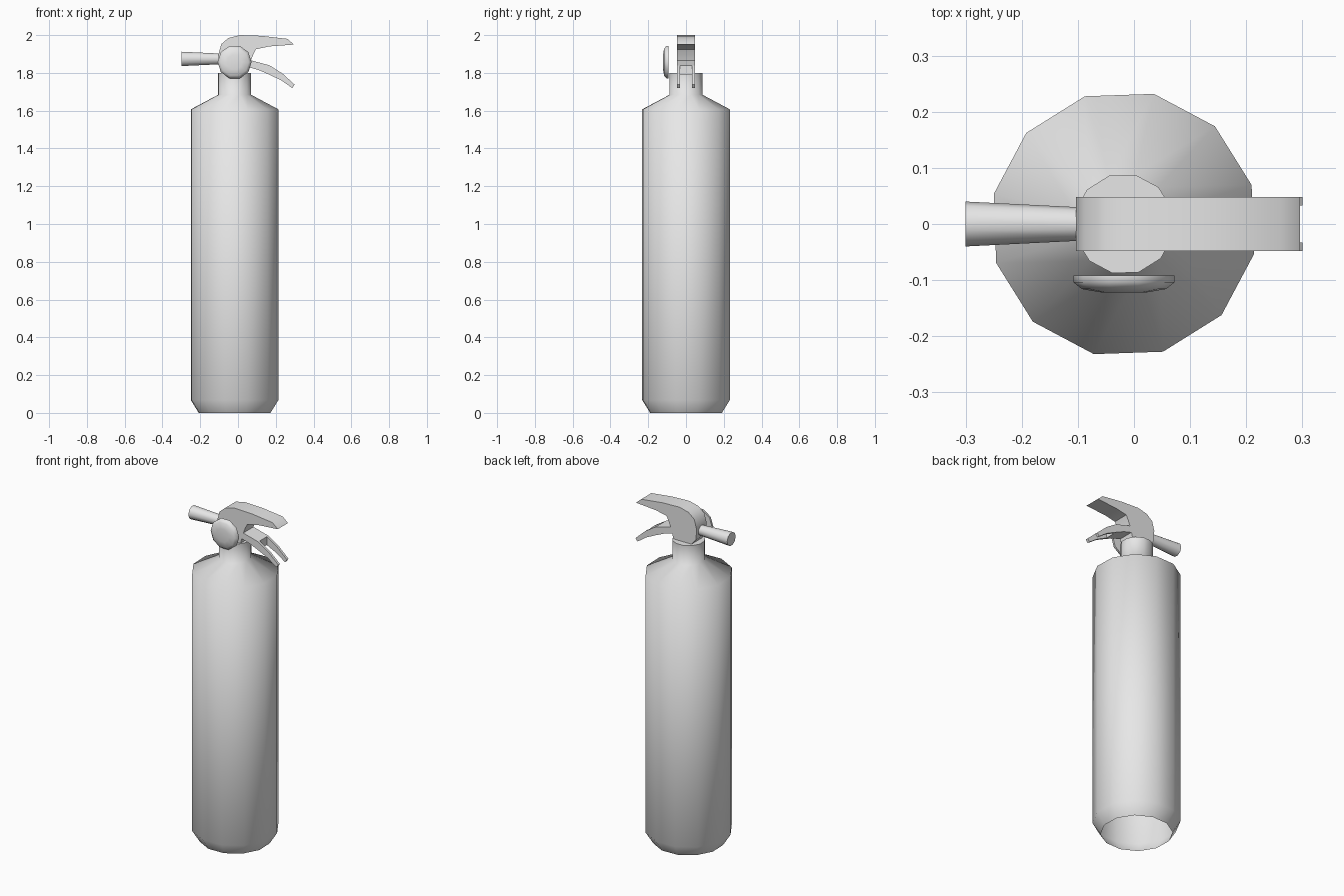
import bpy
import bmesh
from math import cos, sin, radians
from mathutils import Matrix, Vector

cube = bpy.data.objects.get("Cube")
if cube:
    bpy.data.objects.remove(cube, do_unlink=True)

grey = bpy.data.materials.new("plain grey")
grey.use_nodes = True
grey.diffuse_color = (0.8, 0.8, 0.8, 1)
grey.node_tree.nodes["Principled BSDF"].inputs["Base Color"].default_value = (0.8, 0.8, 0.8, 1)

AXIS_X = -0.018   # centre line of the tank
GRIP = 0.048      # half width of the grips


def finish(name, bm, angle):
    """Turn a bmesh into a smooth object with sharp edges above an angle."""
    bmesh.ops.recalc_face_normals(bm, faces=bm.faces)
    mesh = bpy.data.meshes.new(name)
    bm.to_mesh(mesh)
    bm.free()
    mesh.materials.append(grey)
    mesh.shade_smooth()
    mesh.set_sharp_from_angle(angle=radians(angle))
    obj = bpy.data.objects.new(name, mesh)
    bpy.context.collection.objects.link(obj)
    return obj


def lathe(name, profile, sides, turn, matrix, angle, cap_start=True):
    """Stack rings of (radius, height) and join them with quads."""
    bm = bmesh.new()
    rings = []
    for r, h in profile:
        angles = [radians(turn + 360 * i / sides) for i in range(sides)]
        rings.append([bm.verts.new(matrix @ Vector((r * cos(a), r * sin(a), h)))
                      for a in angles])
    for low, high in zip(rings, rings[1:]):
        for i in range(sides):
            j = (i + 1) % sides
            bm.faces.new((low[i], low[j], high[j], high[i]))
    bm.faces.new(rings[-1])
    if cap_start:
        bm.faces.new(rings[0])
    return finish(name, bm, angle)


def plate(name, outline, y0, y1, angle=40):
    """Extrude a side outline of (x, z) points from y0 to y1."""
    bm = bmesh.new()
    face = bm.faces.new([bm.verts.new((x, y0, z)) for x, z in outline])
    out = bmesh.ops.extrude_face_region(bm, geom=[face])
    moved = [v for v in out["geom"] if isinstance(v, bmesh.types.BMVert)]
    bmesh.ops.translate(bm, verts=moved, vec=(0, y1 - y0, 0))
    return finish(name, bm, angle)


# Tank with chamfered open foot, sloping shoulder and neck
lathe("tank", [(0.195, 0), (0.238, 0.068), (0.238, 1.607), (0.09, 1.684), (0.09, 1.8)],
      12, 17, Matrix.Translation((AXIS_X, 0, 0)), 70, cap_start=False)

# Valve head and upper grip in one piece
plate("upper_grip", [
    (-0.07, 1.8), (-0.1, 1.835), (-0.103, 1.9), (-0.088, 1.953), (-0.05, 1.985),
    (0.01, 2.0), (0.125, 1.996), (0.262, 1.98), (0.296, 1.95), (0.165, 1.94),
    (0.095, 1.925), (0.082, 1.9), (0.066, 1.86), (0.05, 1.8)], -GRIP, GRIP)

# Lower lever: solid root and two prongs
plate("lower_lever", [
    (0.02, 1.88), (0.07, 1.866), (0.167, 1.84), (0.167, 1.79), (0.11, 1.815), (0.02, 1.84)],
    -GRIP, GRIP)
for side, sign in (("left", 1), ("right", -1)):
    plate("lever_prong_" + side, [
        (0.167, 1.84), (0.235, 1.797), (0.3, 1.738), (0.287, 1.72), (0.23, 1.76),
        (0.167, 1.79)], sign * 0.033, sign * GRIP)

# Nozzle flaring towards the right side
lathe("nozzle", [(0.03, 0), (0.04, 0.2)], 10, 18,
      Matrix.Translation((-0.1, 0, 1.874)) @ Matrix.Rotation(radians(-90), 4, "Y"), 50)

# Pressure gauge disc with a rounded front
lathe("gauge", [(0.09, 0), (0.09, 0.012), (0.075, 0.024), (0.04, 0.03)], 10, 0,
      Matrix.Translation((AXIS_X, -0.092, 1.857)) @ Matrix.Rotation(radians(90), 4, "X"), 70)
